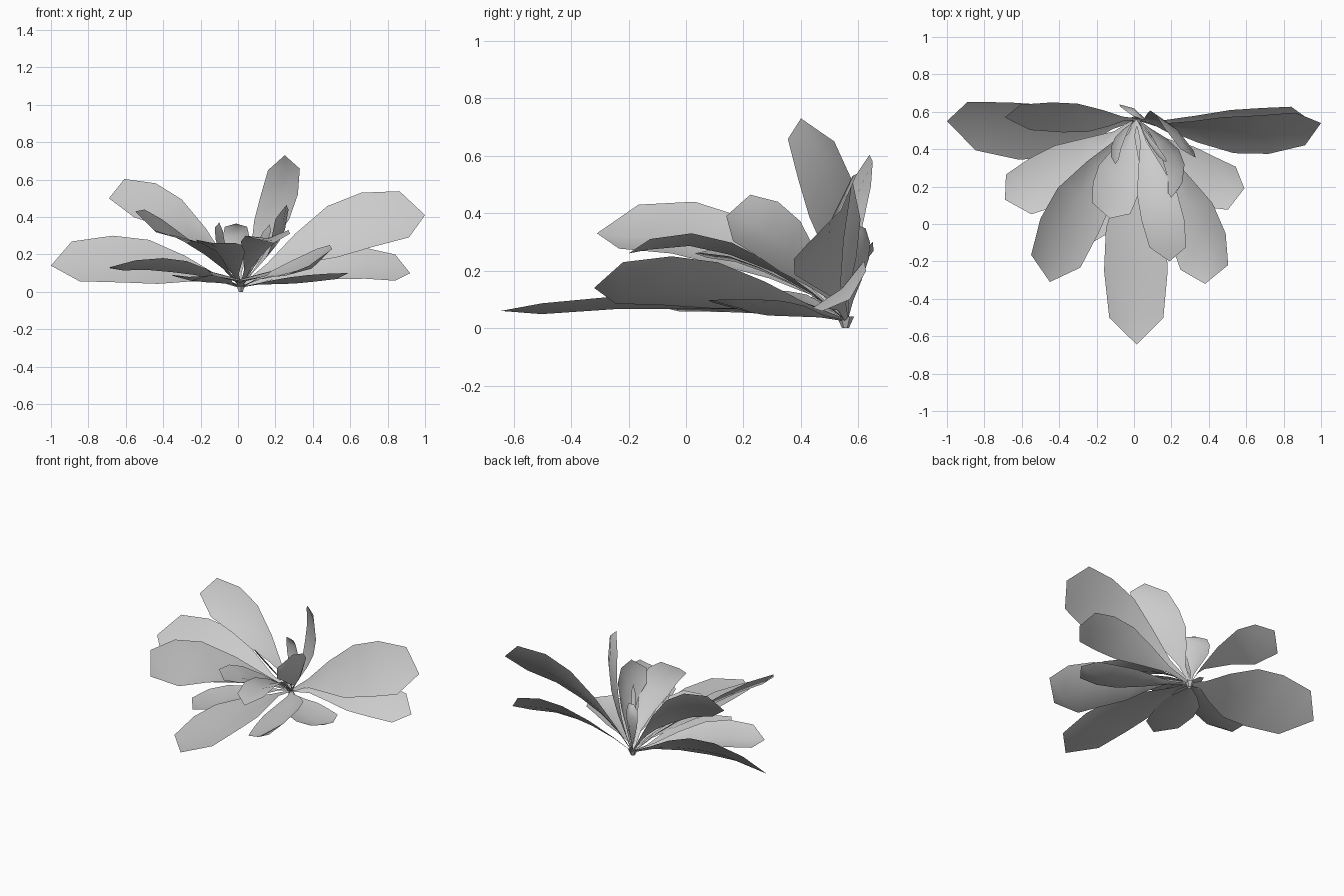
import bpy, bmesh
from mathutils import Vector

if "Cube" in bpy.data.objects:
    bpy.data.objects.remove(bpy.data.objects["Cube"])

ROOT = Vector((0.015, 0.56, 0.025))
WIDE_T = 0.65   # where along the leaf the two edge points are given
# (position along leaf, relative half width)
OUTLINE = [(0, .06), (.13, .15), (.28, .55), (.46, .94), (.65, 1), (.87, .85)]


def leaf(name, tip, edge_a, edge_b, cup=0.13):
    """Creased leaf from the root, through the middle of its widest edge points, to the tip."""
    tip, a, b = Vector(tip), Vector(edge_a), Vector(edge_b)
    half = (a - b) / 2
    mid = (a + b) / 2
    normal = half.cross(tip - ROOT).normalized()
    if normal.z < 0:
        normal.negate()
    sag = normal * half.length * 2 * cup
    t = WIDE_T
    ctrl = (mid - ROOT * (1 - t) ** 2 - tip * t * t) / (2 * t * (1 - t))
    bm = bmesh.new()
    rows = []
    for t, w in OUTLINE:
        c = ROOT * (1 - t) ** 2 + ctrl * 2 * t * (1 - t) + tip * t * t
        rows.append([bm.verts.new(p) for p in (c + half * w, c - sag * w, c - half * w)])
    for r0, r1 in zip(rows, rows[1:]):
        for k in (0, 1):
            bm.faces.new((r0[k], r0[k + 1], r1[k + 1], r1[k]))
    end = bm.verts.new(tip)
    last = rows[-1]
    bm.faces.new((last[0], last[1], end))
    bm.faces.new((last[1], last[2], end))
    bm.normal_update()
    if sum(f.normal.dot(normal) for f in bm.faces) < 0:
        bmesh.ops.reverse_faces(bm, faces=bm.faces)
    for f in bm.faces:
        f.smooth = True
    me = bpy.data.meshes.new(name)
    bm.to_mesh(me)
    bm.free()
    bpy.context.collection.objects.link(bpy.data.objects.new(name, me))


# Side leaves lying against the back plane
leaf("left_low_leaf", (-1, .55, .14), (-.67, .65, .30), (-.62, .345, .05), .06)
leaf("left_high_leaf", (-.69, .57, .50), (-.44, .65, .58), (-.38, .49, .34), .08)
leaf("right_high_leaf", (1, .54, .41), (.66, .58, .53), (.72, .375, .24), .08)
leaf("right_low_leaf", (.92, .57, .10), (.68, .62, .235), (.68, .44, .07), .08)

# Leaves fanning to the front
leaf("front_leaf", (.015, -.645, .06), (-.16, -.25, .11), (.18, -.25, .11))
leaf("front_left_leaf", (-.45, -.31, .33), (-.50, .03, .44), (-.19, -.05, .26))
leaf("front_inner_leaf", (.19, -.20, .26), (.04, .02, .30), (.27, .02, .33))
leaf("front_right_leaf", (.38, -.32, .14), (.49, -.05, .25), (.19, -.08, .08))
leaf("left_flat_leaf", (-.69, .13, .13), (-.56, .35, .13), (-.40, .10, .18))
leaf("right_flat_leaf", (.59, .19, .10), (.43, .36, .09), (.38, .09, .09))

# Young leaves near the centre
leaf("upright_leaf", (.25, .40, .73), (.12, .58, .51), (.32, .39, .52), .08)
leaf("short_left_leaf", (-.13, .03, .26), (-.22, .22, .27), (.02, .15, .25))
leaf("under_left_leaf", (-.26, -.12, .08), (-.34, .17, .09), (-.09, .10, .09))
leaf("short_right_leaf", (.20, .14, .39), (.27, .32, .44), (.18, .25, .25))
leaf("sprout_left", (-.10, .32, .37), (-.12, .42, .28), (-.07, .40, .26))
leaf("sprout_back", (-.01, .58, .365), (-.08, .64, .30), (.06, .56, .30))
leaf("sprout_right", (.17, .33, .36), (.10, .40, .25), (.15, .38, .25))

# Short stem holding the leaves
bpy.ops.mesh.primitive_cone_add(vertices=6, radius1=.012, radius2=.03, depth=.04,
                                end_fill_type='NOTHING', location=(ROOT.x, ROOT.y - .005, .02))
bpy.context.object.name = "stem"
